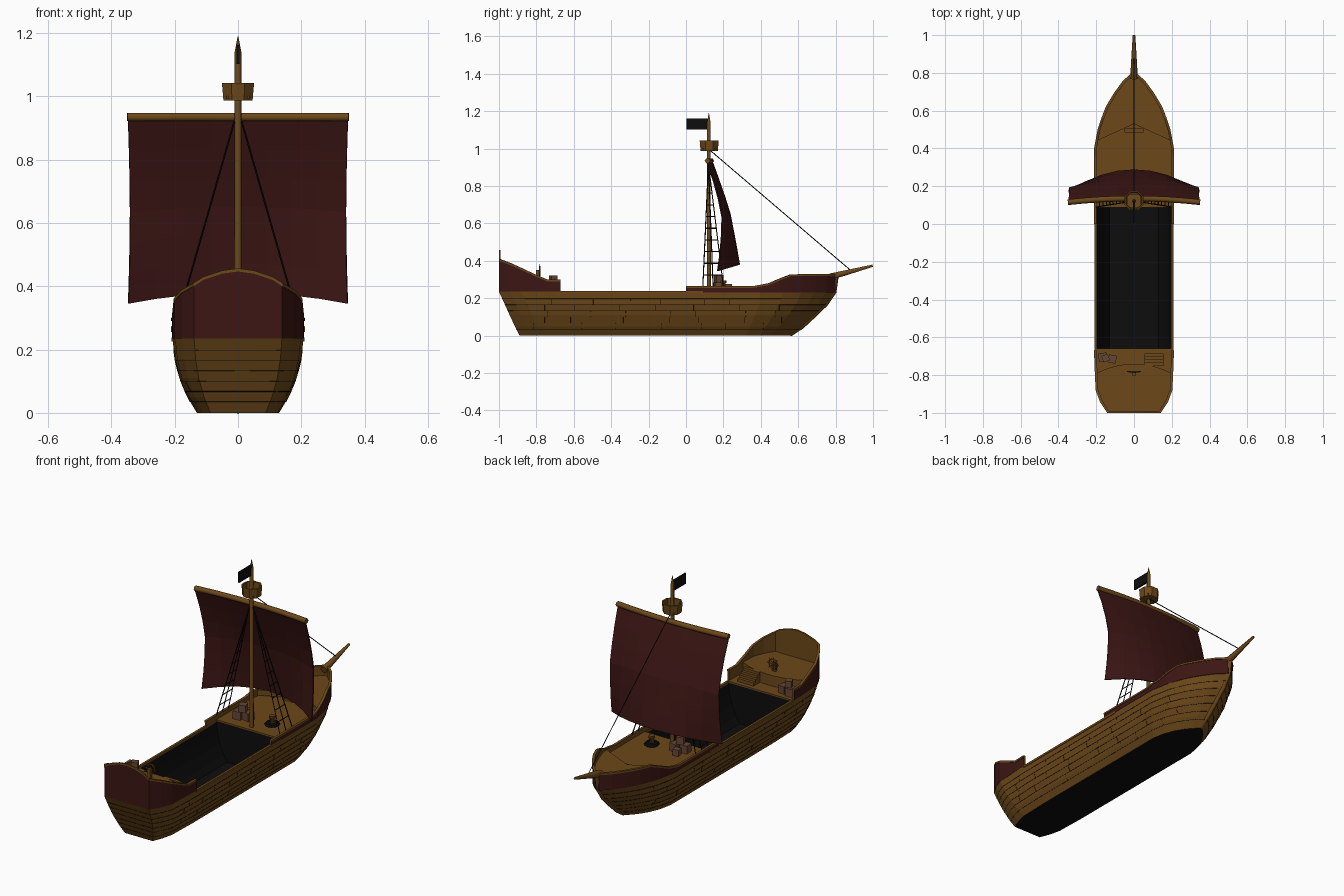
import bpy, bmesh, math, random
from mathutils import Vector

if "Cube" in bpy.data.objects:
    bpy.data.objects.remove(bpy.data.objects["Cube"])
random.seed(3)

def mat(name, c):
    m = bpy.data.materials.new(name)
    m.diffuse_color = (*c, 1)
    m.use_nodes = True
    m.node_tree.nodes["Principled BSDF"].inputs["Base Color"].default_value = m.diffuse_color
    return m

WOOD = mat("wood", (0.15, 0.065, 0.01))
RED = mat("red_paint", (0.045, 0.008, 0.007))
BLACK = mat("black", (0.004, 0.004, 0.004))
CRATE = mat("crate_wood", (0.13, 0.06, 0.035))

def mesh(name, verts, faces, mats, idx=None, flip=False):
    me = bpy.data.meshes.new(name)
    me.from_pydata([tuple(v) for v in verts], [], faces)
    for m in mats:
        me.materials.append(m)
    for i, p in enumerate(me.polygons):
        p.material_index = idx[i] if idx else 0
    bm = bmesh.new()
    bm.from_mesh(me)
    bmesh.ops.recalc_face_normals(bm, faces=bm.faces)
    if flip:
        bmesh.ops.reverse_faces(bm, faces=bm.faces)
    bm.to_mesh(me)
    bm.free()
    ob = bpy.data.objects.new(name, me)
    bpy.context.collection.objects.link(ob)
    return ob

def tube(name, lines, r, m, res=0, closed=False):
    cu = bpy.data.curves.new(name, 'CURVE')
    cu.dimensions = '3D'
    cu.bevel_depth, cu.bevel_resolution, cu.use_fill_caps = r, res, True
    for pts in lines:
        s = cu.splines.new('POLY')
        s.points.add(len(pts) - 1)
        for p, q in zip(s.points, pts):
            p.co = (*q[:3], 1)
            p.radius = q[3] if len(q) > 3 else 1
        s.use_cyclic_u = closed
    cu.materials.append(m)
    ob = bpy.data.objects.new(name, cu)
    bpy.context.collection.objects.link(ob)
    return ob

def box(name, c, size, m, rot=0):
    bpy.ops.mesh.primitive_cube_add(size=1, location=c, rotation=(0, 0, rot))
    o = bpy.context.object
    o.name, o.scale = name, size
    o.data.materials.append(m)
    return o

def interp(x, tab):
    if x <= tab[0][0]:
        return tab[0][1]
    for (a, b), (c, d) in zip(tab, tab[1:]):
        if x <= c:
            return b + (d - b) * (x - a) / (c - a)
    return tab[-1][1]

# Hull shape: half width, bow end, stern end and bow bluntness by height
LEV = [0, .05, .11, .17, .235, .33]
WID = list(zip(LEV, [.13, .16, .185, .2, .207, .205]))
BOW = list(zip(LEV, [.56, .625, .69, .752, .797, .81]))
STERN = list(zip(LEV, [-.89, -.915, -.943, -.97, -1, -1]))
BLUNT = list(zip(LEV, [.6, .7, .8, .9, 1, 1]))
BT = [(0, .04), (.05, .29), (.11, .5), (.18, .7), (.28, .89), (.4, 1)]
ST = [(0, .67), (.06, .85), (.12, .96), (.3, 1)]

def half(y, z):
    d = (interp(z, BOW) - y) / interp(z, BLUNT)
    return interp(z, WID) * min(interp(d, BT), interp(y - interp(z, STERN), ST))

def ring(z):
    ys = [interp(z, STERN) + e for e, _ in ST] + [interp(z, BOW) - d * interp(z, BLUNT) for d, _ in reversed(BT)]
    r = [(half(y, z), y, z) for y in ys]
    return r + [(-x, y, z) for x, y, z in reversed(r)]

def loft(name, rings, mats, idx_end, flip=False):
    n = len(rings[0])
    v = [p for r in rings for p in r]
    f = [(k*n+i, k*n+(i+1) % n, k*n+n+(i+1) % n, k*n+n+i) for k in range(len(rings)-1) for i in range(n)]
    return mesh(name, v, f + [tuple(range(n))], mats, [0]*len(f) + [idx_end], flip)

loft("hull", [ring(z) for z in LEV[:5]], [WOOD, BLACK], 1)
# Open dark hold
loft("hold", [[(s*(half(y, z)-.008), y, z) for s, y in ((1, -.665), (1, .09), (-1, .09), (-1, -.665))]
              for z in (.015, .05, .11, .17, .236)], [BLACK], 0, True)
for s in (1, -1):
    box("gunwale", (s*.203, -.29, .232), (.013, .76, .012), WOOD)

# Plank seams and butt joints
SEAMS = [.035, .068, .1, .133, .165, .198]
tube("plank_seams", [ring(z) for z in SEAMS], .0013, BLACK, closed=True)
joints = []
for a, b in zip(SEAMS, SEAMS[1:]):
    for s in (1, -1):
        for i in range(7):
            y = -.85 + i*.21 + random.uniform(0, .15)
            joints.append([(s*half(y, a), y, a), (s*half(y, b), y, b)])
tube("plank_joints", joints, .0013, BLACK)

# Decks
def deck(name, front, ys, z, drop):
    r = [(half(y, min(z, .33)) - .003, y) for y in ys]
    loop = front + r + [(-x, y) for x, y in reversed(r)]
    n = len(loop)
    v = [(x, y, z) for x, y in loop] + [(x, y, z-drop) for x, y in loop]
    f = [tuple(range(n))]
    f += [(i, (i+1) % n, n+(i+1) % n, n+i) for i in range(n)]
    mesh(name, v, f, [WOOD])

bow_ys = [.52, .61, .68, .74, .79]
deck("fore_deck", [], [.088, .4] + bow_ys, .24, .008)
deck("forecastle_deck", [(0, .53)], [.44] + bow_ys, .275, .03)
deck("aft_deck", [], [-.66, -.88, -.94, -.998], .24, .008)
arc = [(x*.04, -.74 - .05*(x/5)**2) for x in range(-4, 5)]
deck("quarter_deck", arc, [-.79, -.88, -.94, -.998], .3, .06)

# Bulwarks: red outside, wooden rail and inside
def bulwark(name, path, z0, out):
    path = path + [(-x, y, z) for x, y, z in reversed(path) if x > 0]
    v, n = [], len(path)
    for i, (x, y, zt) in enumerate(path):
        a, b = path[max(i-1, 0)], path[min(i+1, n-1)]
        nv = Vector((b[1]-a[1], a[0]-b[0])).normalized() * out
        for o, z in ((.002, z0), (.002, zt-.01), (.005, zt-.01), (.005, zt), (-.009, zt), (-.009, z0)):
            v.append((x+nv.x*o, max(y+nv.y*o, -1), z))
    f, idx = [], []
    for i in range(n-1):
        for j in range(6):
            k = (j+1) % 6
            f.append((i*6+j, i*6+k, i*6+6+k, i*6+6+j))
            idx.append(1 if j == 0 else 0)
    f += [tuple(range(6)), tuple(range(n*6-6, n*6))]
    mesh(name, v, f, [WOOD, RED], idx + [0, 0])

RAIL = [(0, .265), (.36, .265), (.44, .28), (.5, .305), (.56, .328), (.8, .33)]
bulwark("bow_bulwark", [(half(y, .25), y, interp(y, RAIL)) for y in
                        (0, .2, .36, .4, .44, .5, .56, .62, .69, .75, .797)], .232, 1)
side = [(-.67, .3), (-.74, .3), (-.8, .325), (-.88, .362), (-.94, .388), (-1, .41)]
bulwark("stern_bulwark", [(half(y, .26), y, z) for y, z in side] + [(.11, -1, .43), (.05, -1, .45), (0, -1, .457)], .235, -1)

# Stem and bowsprit
tube("stem", [[(0, y-.006, z+.008 if z == 0 else z) for z, y in BOW]], .014, WOOD)
tube("bowsprit", [[(0, .77, .315, 1), (0, .85, .335, .8), (0, .998, .374, .35)]], .02, WOOD, 1)

# Mast, crow's nest, yard
MY = .122
tube("mast", [[(0, MY, .24, 1), (0, MY, 1.14, .85), (0, MY, 1.19, .1)]], .0125, WOOD, 1)
def nest_ring(r, z):
    return [(r*math.cos((i+.5)*math.pi/4), .124+r*math.sin((i+.5)*math.pi/4), z) for i in range(8)]
loft("crows_nest", [nest_ring(r, z) for r, z in ((.05, .988), (.055, 1.043), (.047, 1.043), (.044, .998))], [WOOD], 0)
box("crows_nest_floor", (0, .124, .998), (.072, .072, .008), WOOD)
tube("yard", [[(x*.0875, .135-.02*(x/4)**2, .935) for x in range(-4, 5)]], .015, WOOD, 1)

# Billowing sail
MID = [(.38, .289), (.5, .268), (.67, .235), (.81, .187), (.94, .14)]
EDGE = [(.345, .171), (.46, .187), (.62, .198), (.78, .166), (.94, .11)]
NX, NZ = 8, 6
sv = []
for k in range(NZ+1):
    for i in range(NX+1):
        u, t = i/NX*2-1, k/NZ
        zb = .38 - .035*u*u
        z = zb + (.925-zb)*t
        w = u*u
        y = interp(z, MID)*(1-w) + interp(z, EDGE)*w
        sv.append((u*(.348-.006*math.sin(math.pi*t)), y, z))
sail = mesh("sail", sv, [(k*(NX+1)+i, k*(NX+1)+i+1, (k+1)*(NX+1)+i+1, (k+1)*(NX+1)+i)
                         for k in range(NZ) for i in range(NX)], [RED])
sail.modifiers.new("thickness", 'SOLIDIFY').thickness = .006

box("flag", (0, .06, 1.132), (.008, .112, .06), BLACK)

# Shrouds with rungs, forestay
lines = []
for s in (1, -1):
    top = Vector((s*.012, .12, .92))
    feet = [Vector((s*.2, y, .262)) for y in (.09, .145, .2)]
    lines += [[top, p] for p in feet]
    for i in range(1, 9):
        lines.append([p.lerp(top, i*.095) for p in feet])
tube("shrouds", lines, .003, BLACK)
tube("forestay", [[(0, .13, .99), (0, .885, .345)]], .0025, BLACK)

# Steps
for i in range(4):
    h = .06 - i*.014
    box("aft_step", (.105, -.742 + i*.016, .24+h/2), (.1, .018, h), WOOD)
for i in range(2):
    box("fore_step", (0, .515 - i*.02, .24+(.024-i*.012)/2), (.1, .022, .024-i*.012), WOOD)

# Cargo crates
for x, y, z, s, r in ((-.165, -.705, .24, .045, .1), (-.115, -.715, .24, .042, -.2), (-.15, -.71, .285, .036, .4),
                      (-.115, .17, .24, .045, .1), (-.065, .185, .24, .045, -.2), (-.09, .175, .285, .04, .3),
                      (-.1, .225, .24, .035, .2)):
    box("crate", (x, y, z+s/2), (s, s, s), CRATE, r)

# Steering wheel on its post
C = Vector((0, -.782, .345))
def spoke(a, r):
    return C + Vector((math.cos(a)*r, 0, math.sin(a)*r))
tube("wheel_rim", [[spoke(i*math.pi/5, .027) for i in range(10)]], .004, WOOD, closed=True)
tube("wheel_spokes", [[spoke(i*math.pi/4, .037), spoke(i*math.pi/4+math.pi, .037)] for i in range(4)], .0025, WOOD)
box("wheel_post", (0, -.795, .325), (.02, .016, .05), WOOD)

# Bollard with rope coil
for r, z in ((.034, .246), (.026, .254)):
    tube("rope_coil", [[(.075+r*math.cos(i*math.pi/6), .2+r*math.sin(i*math.pi/6), z) for i in range(12)]],
         .007, BLACK, closed=True)
tube("bollard", [[(.075, .2, .24), (.075, .2, .28, 1), (.075, .2, .281, 1.5), (.075, .2, .295, 1.5)]], .012, WOOD, 1)
